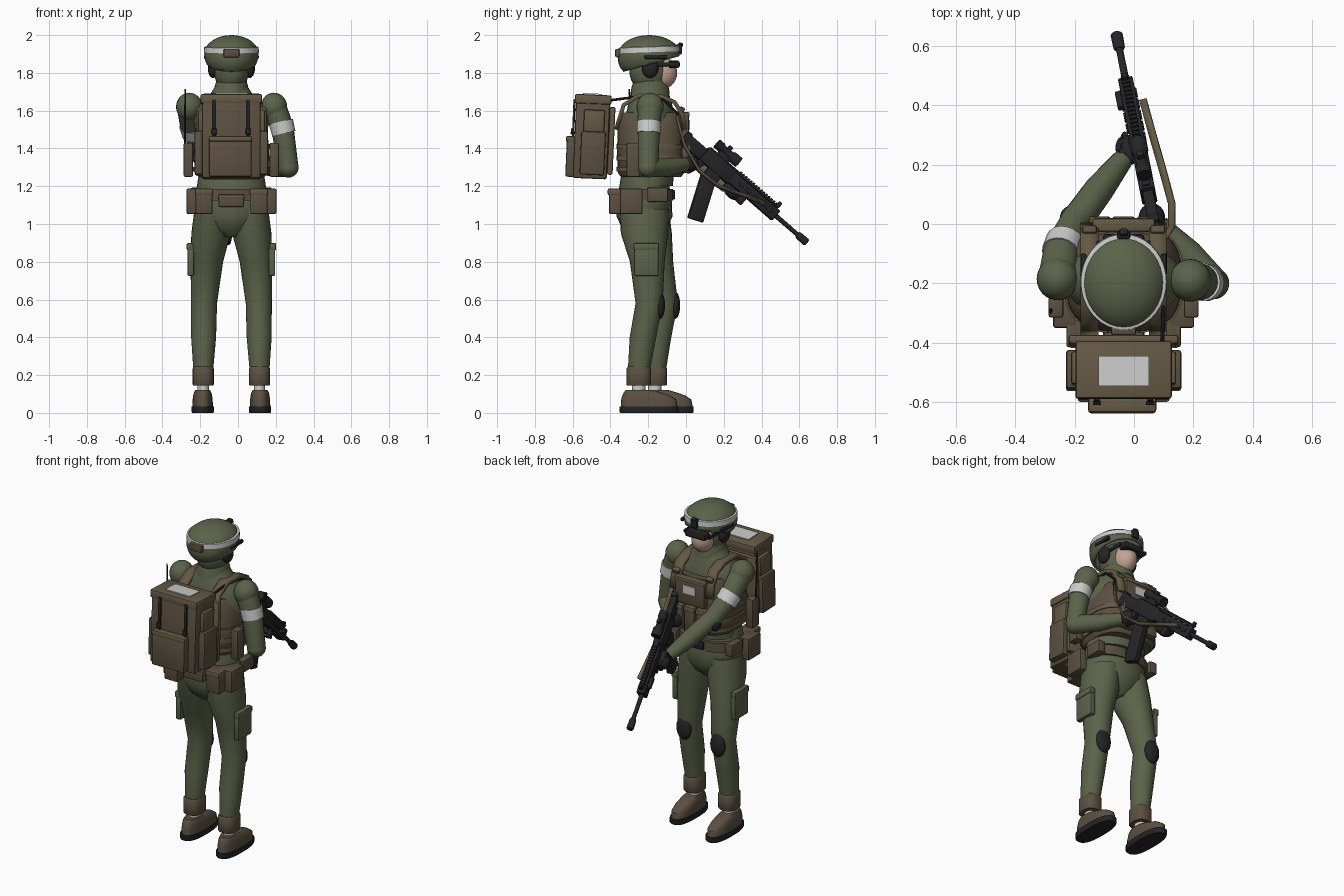
import bpy, bmesh, math
from mathutils import Vector, Matrix, Euler

if "Cube" in bpy.data.objects:
    bpy.data.objects.remove(bpy.data.objects["Cube"])

def mat(name, c):
    m = bpy.data.materials.new(name)
    m.diffuse_color = (*c, 1)
    m.use_nodes = True
    m.node_tree.nodes["Principled BSDF"].inputs["Base Color"].default_value = m.diffuse_color
    return m

GREEN = mat("green_cloth", (.105, .125, .068))
TAN = mat("tan_webbing", (.13, .10, .058))
BROWN = mat("brown_pouch", (.105, .08, .052))
DARK = mat("dark", (.018, .018, .02))
WHITE = mat("pale", (.6, .6, .6))
SKIN = mat("skin", (.55, .37, .30))
CX = -.035                                   # body centre line

def finish(name, bm, m, M=None):
    bmesh.ops.recalc_face_normals(bm, faces=bm.faces)
    me = bpy.data.meshes.new(name)
    bm.to_mesh(me)
    bm.free()
    me.materials.append(m)
    o = bpy.data.objects.new(name, me)
    bpy.context.collection.objects.link(o)
    if M:
        o.matrix_world = M
    return o

def box(name, c, size, m, rot=(0, 0, 0), bev=.008, M=None):
    bm = bmesh.new()
    bmesh.ops.create_cube(bm, size=1, matrix=Matrix.Diagonal((*size, 1)))
    if bev:
        bmesh.ops.bevel(bm, geom=bm.edges[:], offset=min(bev, min(size) * .3), segments=2,
                        profile=.5, affect='EDGES')
    L = Matrix.Translation(c) @ Euler(rot).to_matrix().to_4x4()
    return finish(name, bm, m, (M @ L) if M else L)

def ball(name, c, r, m, rot=(0, 0, 0)):
    bm = bmesh.new()
    bmesh.ops.create_uvsphere(bm, u_segments=24, v_segments=14, radius=1, matrix=Matrix.Diagonal((*r, 1)))
    return finish(name, bm, m, Matrix.Translation(c) @ Euler(rot).to_matrix().to_4x4())

def skin_rings(name, rings, m, M=None):
    bm = bmesh.new()
    vs = [[bm.verts.new(p) for p in r] for r in rings]
    n = len(vs[0])
    for a, b in zip(vs, vs[1:]):
        for i in range(n):
            bm.faces.new((a[i], a[(i + 1) % n], b[(i + 1) % n], b[i]))
    bm.faces.new(vs[0])
    bm.faces.new(vs[-1])
    return finish(name, bm, m, M)

def stack(name, secs, m, p=2, n=28):
    """Level superellipse sections: x, y, z, rx, ry."""
    def sp(v):
        return math.copysign(abs(v) ** (2 / p), v)
    A = [2 * math.pi * i / n for i in range(n)]
    return skin_rings(name, [[(x + rx * sp(math.cos(a)), y + ry * sp(math.sin(a)), z) for a in A]
                             for x, y, z, rx, ry in secs], m)

def limb(name, pts, m, n=18, M=None):
    """Round tube through points x, y, z, radius."""
    P = [Vector(q[:3]) for q in pts]
    rings = []
    for i, q in enumerate(pts):
        t = (P[min(i + 1, len(P) - 1)] - P[max(i - 1, 0)]).normalized()
        R = Vector((0, 0, 1)).rotation_difference(t)
        rings.append([P[i] + R @ Vector((q[3] * math.cos(2 * math.pi * k / n), q[3] * math.sin(2 * math.pi * k / n), 0))
                      for k in range(n)])
    return skin_rings(name, rings, m, M)

def ribbon(name, pts, w, m, thick=.014):
    bm = bmesh.new()
    w = Vector(w) / 2
    rows = [(bm.verts.new(Vector(p) - w), bm.verts.new(Vector(p) + w)) for p in pts]
    for a, b in zip(rows, rows[1:]):
        bm.faces.new((a[0], a[1], b[1], b[0]))
    o = finish(name, bm, m)
    s = o.modifiers.new("thickness", 'SOLIDIFY')
    s.thickness, s.offset = thick, 0
    return o

# Legs, boots, knee pads; side +1 is the right leg, the left one steps forward
for side, nm, ys in ((1, "right", (-.25, -.25, -.228, -.195, -.205, -.22, -.22)),
                     (-1, "left", (-.165, -.165, -.148, -.115, -.16, -.2, -.22))):
    def X(d):
        return CX + side * d
    prof = ((.15, .149, .045, .05), (.22, .149, .052, .058), (.4, .147, .066, .07), (.58, .145, .069, .072),
            (.8, .13, .086, .092), (.95, .108, .104, .125), (1.08, .095, .1, .13))
    stack(nm + "_leg", [(X(d), y, z, rx, ry) for (z, d, rx, ry), y in zip(prof, ys)], GREEN)
    stack(nm + "_cuff", [(X(.149), ys[0], z, r, r * 1.17) for z, r in ((.145, .053), (.15, .056), (.235, .056), (.245, .05))],
          BROWN, 2.5)
    stack(nm + "_ankle", [(X(.149), ys[0], z, .03, .035) for z in (.1, .16)], WHITE)
    by = -.195 if side > 0 else -.115
    stack(nm + "_sole", [(X(.152), by, z, rx, ry) for z, rx, ry in ((0, .056, .152), (.006, .059, .156), (.034, .059, .156))],
          DARK, 2.6)
    stack(nm + "_boot", [(X(.152), by + dy, z, rx, ry) for z, dy, rx, ry in
                         ((.034, 0, .054, .15), (.07, -.002, .053, .146), (.092, -.015, .05, .127),
                          (.108, -.035, .046, .1), (.12, -.05, .04, .075))], BROWN, 2.4)
    ball(nm + "_knee_pad", (X(.145), ys[3] + .058, .57), (.05, .026, .072), DARK)
    ty = -.21 if side > 0 else -.17
    box(nm + "_thigh_pocket", (X(.215), ty, .81), (.034, .13, .17), GREEN)
    box(nm + "_thigh_flap", (X(.219), ty, .88), (.036, .136, .04), GREEN)

# Pelvis, torso, vest
stack("pelvis", [(CX, -.22, z, rx, ry) for z, rx, ry in
                 ((.93, .06, .07), (.97, .13, .115), (1.04, .19, .148), (1.12, .195, .145), (1.25, .175, .125))], GREEN)
stack("torso", [(CX, -.19, z, rx, ry) for z, rx, ry in
                ((1.2, .17, .12), (1.4, .185, .14), (1.57, .2, .13), (1.64, .17, .115), (1.69, .11, .1), (1.73, .085, .09),
                 (1.78, .078, .085))], GREEN)
stack("vest", [(CX, -.185, z, rx, ry) for z, rx, ry in
               ((1.25, .175, .16), (1.27, .192, .175), (1.36, .2, .18), (1.5, .192, .178), (1.57, .165, .17), (1.59, .15, .16))],
      BROWN, 2.8)
for z in (1.29, 1.35, 1.41):
    stack("vest_wrap_band", [(CX, -.185, z + d, .203, .184) for d in (-.013, .013)], TAN, 2.8)
stack("belt", [(CX, -.22, z, .2, .15) for z in (1.125, 1.185)], BROWN, 2.4)
box("buckle", (CX, -.068, 1.155), (.075, .02, .05), DARK)
for s in (-1, 1):
    ribbon("shoulder_strap", [(CX + s * .115, y, z) for y, z in
           ((-.005, 1.5), (-.02, 1.58), (-.06, 1.645), (-.13, 1.675), (-.25, 1.68), (-.33, 1.63), (-.37, 1.5))],
           (.06, 0, 0), TAN, .022)
    box("strap_clip", (CX + s * .115, -.025, 1.6), (.05, .03, .04), BROWN, (-.5, 0, 0))
    box("vest_side_pouch", (CX + s * .228, -.28, 1.34), (.05, .07, .18), BROWN)
    box("hip_pouch", (CX + s * .195, -.29, 1.12), (.085, .12, .135), BROWN)
    box("rear_belt_pouch", (CX + s * .145, -.365, 1.12), (.09, .085, .135), BROWN)
    box("rear_pouch_flap", (CX + s * .145, -.37, 1.17), (.096, .09, .035), TAN)
    box("front_belt_pouch", (CX + s * .19, -.15, 1.155), (.05, .11, .075), BROWN)
box("tail_pouch", (CX, -.37, 1.125), (.135, .05, .07), BROWN)
box("tail_pouch_flap", (CX, -.375, 1.145), (.14, .052, .022), TAN)
box("chest_panel", (CX, -.005, 1.51), (.2, .04, .16), BROWN)
box("chest_top_trim", (CX, -.003, 1.58), (.21, .045, .025), TAN)
box("chest_patch", (CX, .016, 1.525), (.085, .008, .05), WHITE, bev=0)
for i in (-1, 0, 1):
    box("magazine_pouch", (CX + i * .082, -.002, 1.345), (.072, .045, .15), BROWN)
    box("magazine_flap", (CX + i * .082, .002, 1.405), (.075, .047, .035), TAN)

# Radio antenna and drinking hose
limb("antenna", [(-.28, -.29, 1.42, .006), (-.28, -.3, 1.715, .004)], DARK, 8)
limb("hose", [(.095, -.4, 1.655, .007), (.1, -.27, 1.672, .007), (.105, -.12, 1.66, .007), (.1, -.04, 1.58, .007)], DARK, 8)

# Backpack, leaning slightly
PK = Matrix.Translation((CX, -.5, 1.465)) @ Matrix.Rotation(math.radians(-2.5), 4, 'X')
def pack(name, c, s, m, bev=.01):
    box(name, c, s, m, (0, 0, 0), bev, PK)
pack("pack_body", (0, 0, -.01), (.31, .18, .43), BROWN)
pack("pack_lid", (0, 0, .195), (.325, .195, .05), TAN)
pack("pack_patch", (.0, -.005, .222), (.17, .1, .008), WHITE, 0)
pack("pack_pocket", (-.005, -.105, -.115), (.225, .05, .21), BROWN)
pack("pack_pocket_flap", (-.005, -.11, -.02), (.23, .05, .03), TAN)
pack("pack_frame", (0, .105, -.02), (.37, .03, .36), TAN)
for s in (-1, 1):
    pack("pack_side_pouch", (s * .172, .01, -.09), (.045, .13, .23), BROWN)
    pack("pack_side_upper", (s * .162, .01, .08), (.03, .11, .12), TAN)
    pack("pack_strap", (s * .09, -.098, .09), (.018, .012, .2), DARK, .003)
    pack("pack_buckle", (s * .09, -.104, .02), (.028, .014, .03), DARK, .003)

# Head, ear cups and goggles
ball("hood", (CX, -.195, 1.81), (.092, .105, .115), GREEN)
stack("collar", [(CX, -.19, z, r, r * 1.1) for z, r in ((1.69, .095), (1.73, .088), (1.75, .082))], GREEN)
ball("face", (CX, -.125, 1.8), (.067, .078, .085), SKIN)
box("goggles", (CX, -.063, 1.845), (.14, .06, .04), DARK, bev=.015)
for s in (-1, 1):
    box("goggle_strap", (CX + s * .085, -.12, 1.845), (.012, .13, .02), DARK)
    ball("ear_cup", (CX + s * .097, -.19, 1.825), (.028, .044, .052), DARK)
    box("helmet_rail", (CX + s * .135, -.16, 1.885), (.02, .12, .022), DARK)

# Helmet: flattened dome, trimmed by a slanting plane
bm = bmesh.new()
bmesh.ops.create_uvsphere(bm, u_segments=36, v_segments=20, radius=1)
for v in bm.verts:
    v.co = Vector((CX + .144 * v.co.x, -.195 + .162 * v.co.y, 1.9 + v.co.z * (.1 if v.co.z > 0 else .13)))
    if v.co.z < 1.9 and v.co.y < -.2:
        v.co.y -= .25 * (1.9 - v.co.z) * min(1, (-.2 - v.co.y) / .08)
bmesh.ops.bisect_plane(bm, geom=bm.verts[:] + bm.edges[:] + bm.faces[:], plane_co=(0, -.19, 1.845),
                       plane_no=(0, .28, -1), clear_outer=True)
o = finish("helmet", bm, GREEN)
sol = o.modifiers.new("shell", 'SOLIDIFY')
sol.thickness, sol.offset = .012, -1
TB = Matrix.Translation((CX, -.195, 1.925)) @ Matrix.Rotation(math.radians(2), 4, 'X')
band = stack("helmet_band", [(0, 0, z, rx, rx + .017) for z, rx in ((-.016, .146), (.012, .144), (.014, .138))], WHITE, 2, 36)
band.matrix_world = TB
box("rear_helmet_box", (CX, -.36, 1.905), (.085, .03, .045), BROWN)
box("helmet_mount", (CX, -.036, 1.925), (.045, .03, .055), DARK)
box("helmet_mount_arm", (CX, -.03, 1.945), (.03, .025, .03), DARK, (-.4, 0, 0))

# Arms
def arm(nm, sh, mid, el, fore, wrist, band_t):
    ball(nm + "_shoulder", sh, (.07, .072, .075), GREEN)
    limb(nm + "_upper_arm", [(*el, .053), (*mid, .06), (*sh, .066)], GREEN)
    ball(nm + "_elbow", el, (.054,) * 3, GREEN)
    limb(nm + "_forearm", [(*el, .053), (*fore, .05), (*wrist, .036)], GREEN)
    d = (Vector(sh) - Vector(mid)).lerp(Vector(mid) - Vector(el), .5).normalized() * .032
    b = Vector(el).lerp(Vector(mid), band_t)
    limb(nm + "_arm_band", [(*(b - d), .063), (*(b + d), .065)], WHITE)
arm("right", (.19, -.19, 1.62), (.235, -.197, 1.51), (.267, -.2, 1.3), (.18, -.1, 1.3), (.085, -.005, 1.315), 1)
arm("left", (-.258, -.185, 1.62), (-.245, -.085, 1.51), (-.195, .01, 1.395), (-.115, .12, 1.29), (-.04, .215, 1.2), .9)
ball("left_elbow_pad", (-.215, .02, 1.365), (.035, .04, .045), DARK)
ball("right_glove", (.06, .02, 1.32), (.045, .05, .045), DARK)
ball("left_glove", (-.02, .25, 1.175), (.042, .058, .042), DARK, (-.7, 0, .3))
for i in range(4):
    limb("left_finger", [(-.045 + i * .004, .235 + i * .019, 1.185 - i * .017, .013),
                         (-.04 + i * .003, .245 + i * .019, 1.225 - i * .017, .01)], DARK, 8)

# Rifle, built along its own x axis then aimed
O = Vector((.07, -.01, 1.465))
tip = Vector((-.058, .635, .905))
ax = (tip - O).normalized()
ay = Vector((0, 0, 1)).cross(ax).normalized()
az = ax.cross(ay)
RM = Matrix.Translation(O) @ Matrix((ax, ay, az)).transposed().to_4x4()
def gun(name, c, s, rot=0, bev=.005):
    box(name, c, s, DARK, (0, rot, 0), bev, RM)
def rod(name, *pts):
    limb(name, [(x, 0, z, r) for x, z, r in pts], DARK, 14, RM)
gun("stock_butt", (.015, 0, -.02), (.03, .04, .11))
gun("stock", (.08, 0, -.008), (.14, .038, .07))
gun("receiver", (.24, 0, 0), (.2, .052, .085))
gun("magazine_well", (.25, 0, -.055), (.085, .045, .05))
gun("pistol_grip", (.145, 0, -.085), (.04, .035, .1), .35)
gun("magazine", (.285, 0, -.185), (.085, .04, .25), -.4)
gun("handguard", (.49, 0, 0), (.32, .05, .066))
gun("top_rail", (.39, 0, .042), (.48, .026, .014), 0, .002)
for i in range(16):
    gun("rail_tooth", (.36 + i * .018, 0, .052), (.009, .028, .008), 0, 0)
for i in range(5):
    for s in (-1, 1):
        gun("handguard_vent", (.4 + i * .05, s * .026, 0), (.032, .008, .018), 0, .002)
gun("foregrip", (.45, 0, -.055), (.04, .034, .05))
gun("front_sight", (.625, 0, .055), (.02, .02, .035))
gun("side_light", (.57, .032, .01), (.07, .025, .025))
rod("barrel", (.62, 0, .013), (.82, 0, .012))
rod("muzzle", (.8, 0, .014), (.81, 0, .02), (.865, 0, .021), (.87, 0, .016))
gun("scope_mount", (.235, 0, .055), (.08, .03, .035))
rod("scope", (.16, .085, .027), (.195, .085, .027), (.205, .085, .021), (.255, .085, .021), (.27, .085, .03), (.315, .085, .03))
gun("scope_knob", (.23, 0, .112), (.025, .025, .025))

# Sling from fore-end to chest
ribbon("sling", [(.03, .42, 1.11), (.06, .31, 1.15), (.1, .17, 1.2), (.127, .07, 1.28), (.127, -.01, 1.42), (.1, -.05, 1.57)],
       (.022, .006, .012), TAN, .008)

# Smooth shading with sharp edges kept
bpy.ops.object.select_all(action='SELECT')
bpy.context.view_layer.objects.active = bpy.context.scene.objects["torso"]
bpy.ops.object.shade_smooth_by_angle(angle=math.radians(38))
